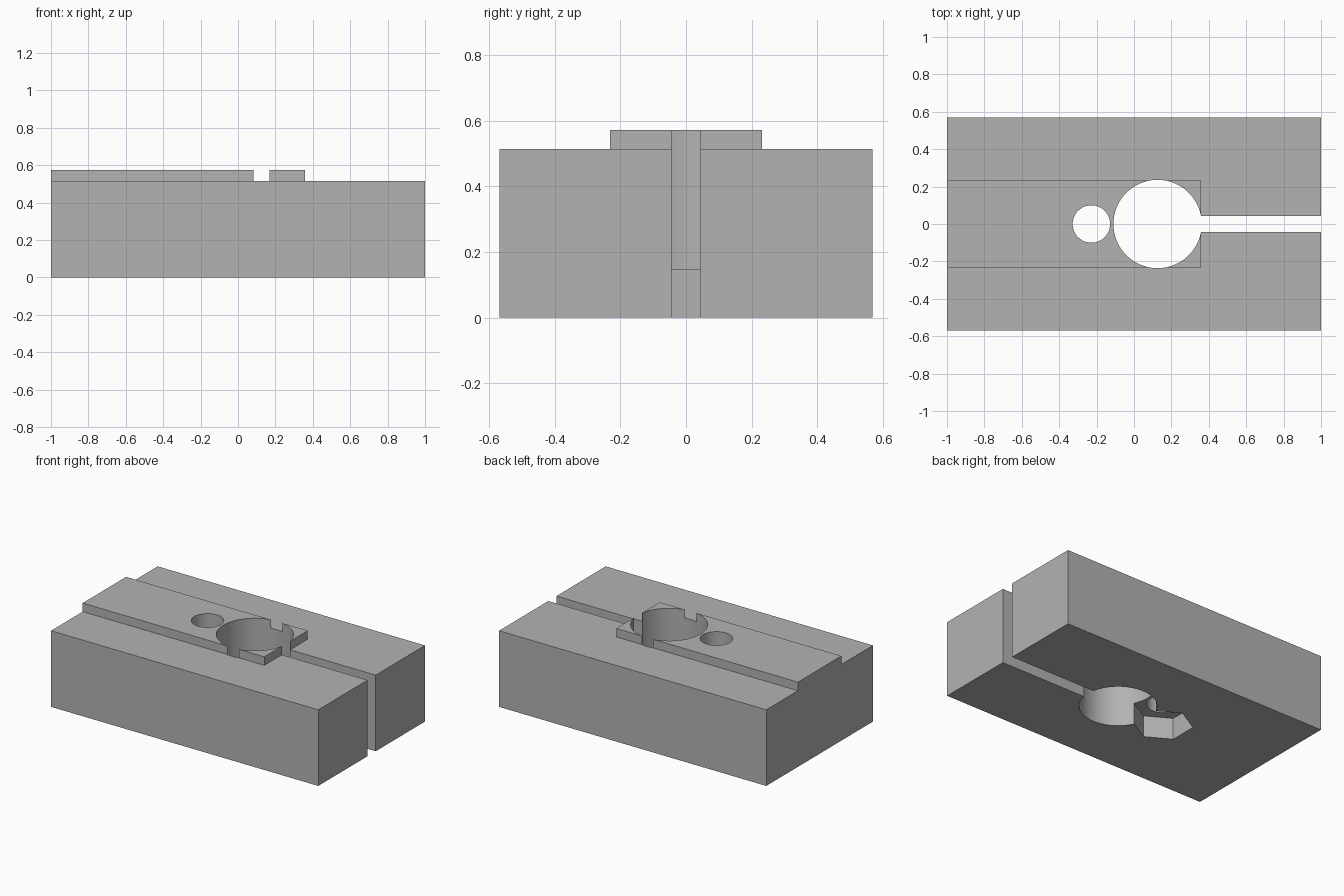
import bpy
import math

if "Cube" in bpy.data.objects:
    bpy.data.objects.remove(bpy.data.objects["Cube"], do_unlink=True)

BODY_TOP, RAIL_TOP = 0.515, 0.573
HALF_WIDTH, RAIL_HALF = 0.57, 0.232
BORE_X, BORE_R = 0.126, 0.236
HOLE_X, HOLE_R = -0.228, 0.1
SLOT_HALF, RAIL_END = 0.044, 0.359

grey = bpy.data.materials.new("plain grey")
grey.use_nodes = True
colour = (0.45, 0.45, 0.45, 1)
grey.diffuse_color = colour
grey.node_tree.nodes["Principled BSDF"].inputs["Base Color"].default_value = colour


def box(name, low, high):
    centre = [(a + b) / 2 for a, b in zip(low, high)]
    bpy.ops.mesh.primitive_cube_add(size=1, location=centre)
    ob = bpy.context.object
    ob.name = name
    ob.scale = [b - a for a, b in zip(low, high)]
    bpy.ops.object.transform_apply(location=True, rotation=True, scale=True)
    ob.data.materials.append(grey)
    return ob


def prism(name, x, radius, low, high, sides):
    bpy.ops.mesh.primitive_cylinder_add(
        vertices=sides, radius=radius, depth=high - low,
        location=(x, 0, (low + high) / 2))
    ob = bpy.context.object
    ob.name = name
    ob.data.materials.append(grey)
    return ob


def combine(target, tool, operation):
    mod = target.modifiers.new(tool.name, "BOOLEAN")
    mod.operation = operation
    mod.solver = "EXACT"
    mod.object = tool
    bpy.context.view_layer.objects.active = target
    bpy.ops.object.modifier_apply(modifier=mod.name)
    bpy.data.objects.remove(tool, do_unlink=True)


# Block with a raised rail along its top
block = box("clamp_block", (-1, -HALF_WIDTH, 0), (1, HALF_WIDTH, BODY_TOP))
rail = box("rail", (-1, -RAIL_HALF, BODY_TOP - 0.1), (RAIL_END, RAIL_HALF, RAIL_TOP))
combine(block, rail, "UNION")

# Through bore, clamping slot, bolt hole and hexagonal nut pocket underneath
cutters = [
    prism("bore", BORE_X, BORE_R, -0.1, 0.7, 96),
    box("slot", (BORE_X, -SLOT_HALF, -0.15), (1.1, SLOT_HALF, 0.75)),
    prism("bolt_hole", HOLE_X, HOLE_R, -0.2, 0.8, 64),
    prism("nut_pocket", HOLE_X, 0.184, -0.05, 0.145, 6),
]
for cutter in cutters:
    combine(block, cutter, "DIFFERENCE")

# Smooth bores with crisp edges
bpy.ops.object.select_all(action="DESELECT")
block.select_set(True)
bpy.context.view_layer.objects.active = block
bpy.ops.object.shade_smooth_by_angle(angle=math.radians(30))
